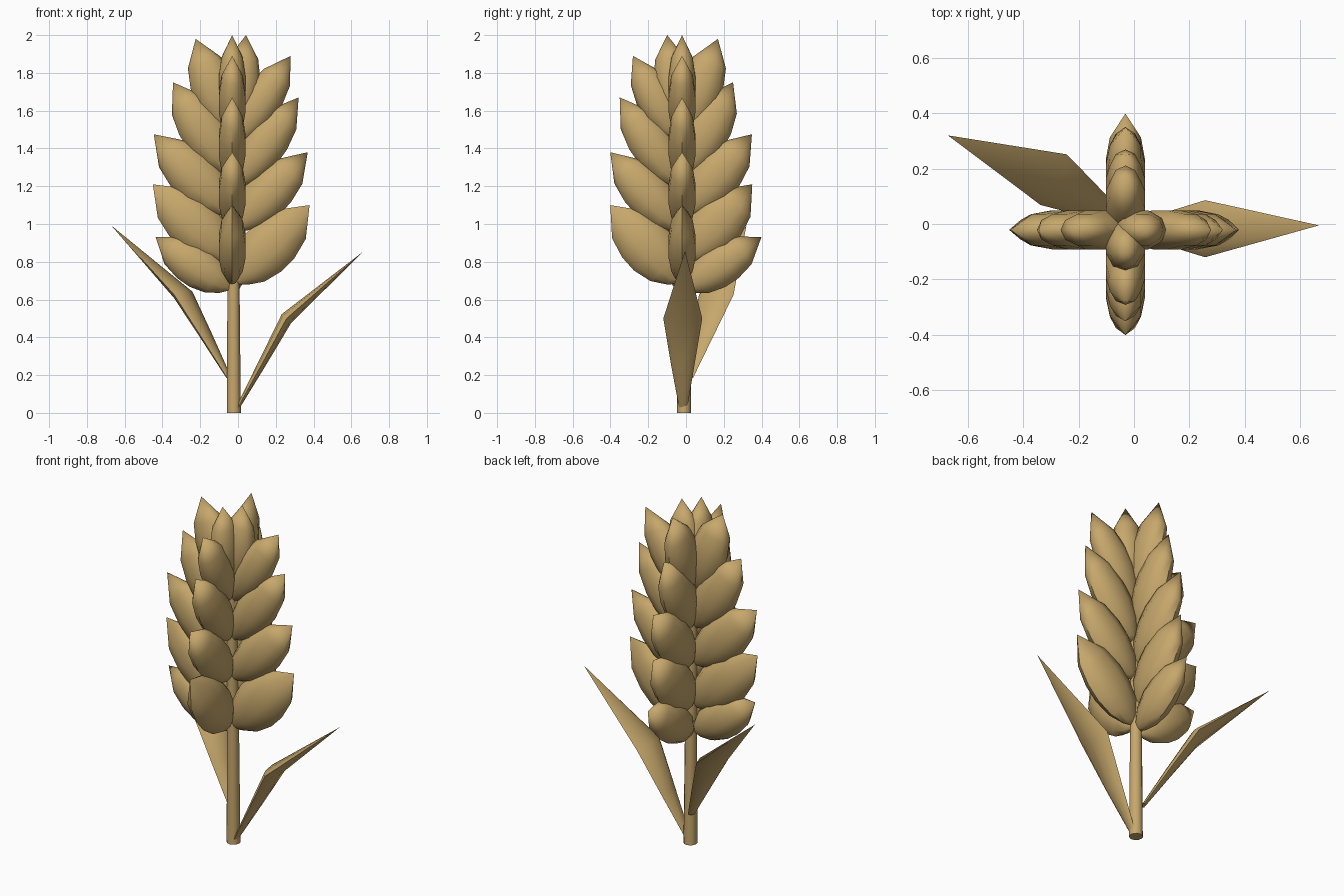
import bpy, bmesh, math
from mathutils import Vector

if "Cube" in bpy.data.objects:
    bpy.data.objects.remove(bpy.data.objects["Cube"])

straw = bpy.data.materials.new("straw tan")
straw.diffuse_color = (0.57, 0.39, 0.15, 1)
straw.use_nodes = True
straw.node_tree.nodes["Principled BSDF"].inputs["Base Color"].default_value = straw.diffuse_color


def pod(name, path, widths, depths, side, n=10, angle=50):
    """Closed tapering body: oval rings along a path, wide along 'side'."""
    bm = bmesh.new()
    side = Vector(side).normalized()
    path = [Vector(p) for p in path]
    rings = []
    for i, p in enumerate(path):
        d = (path[min(i + 1, len(path) - 1)] - path[max(i - 1, 0)]).normalized()
        nrm = d.cross(side).normalized()
        rings.append([bm.verts.new(p + side * widths[i] * math.cos(a) + nrm * depths[i] * math.sin(a))
                      for a in (2 * math.pi * k / n for k in range(n))])
    for a, b in zip(rings, rings[1:]):
        for k in range(n):
            bm.faces.new((a[k], a[(k + 1) % n], b[(k + 1) % n], b[k]))
    bm.faces.new(rings[0][::-1])
    bm.faces.new(rings[-1])
    bmesh.ops.remove_doubles(bm, verts=bm.verts, dist=0.0005)
    bmesh.ops.recalc_face_normals(bm, faces=bm.faces)
    me = bpy.data.meshes.new(name)
    bm.to_mesh(me)
    bm.free()
    ob = bpy.data.objects.new(name, me)
    bpy.context.collection.objects.link(ob)
    me.materials.append(straw)
    bpy.context.view_layer.objects.active = ob
    for o in bpy.context.selected_objects:
        o.select_set(False)
    ob.select_set(True)
    bpy.ops.object.shade_smooth_by_angle(angle=math.radians(angle))
    return ob


# Stem
pod("stem", [(-0.022, -0.01, 0), (-0.024, -0.012, 0.7), (-0.03, -0.02, 1.75)],
    [0.037, 0.032, 0.025], [0.037, 0.032, 0.025], (1, 0, 0), 12)

# Grain kernels: four columns, (base z, tip x-reach, tip y-reach, tip z, half width)
CX, CY = -0.031, -0.021
upper = [(0.69, 0.41, 0.38, 1.10, 0.138), (0.97, 0.40, 0.38, 1.38, 0.118),
         (1.20, 0.352, 0.33, 1.67, 0.112), (1.43, 0.31, 0.26, 1.89, 0.104),
         (1.52, 0.073, 0.078, 2.0, 0.095)]
lower = [(0.655, 0.405, 0.42, 0.93, 0.112), (0.81, 0.42, 0.372, 1.21, 0.135),
         (1.055, 0.415, 0.37, 1.475, 0.126), (1.27, 0.313, 0.27, 1.75, 0.120),
         (1.48, 0.193, 0.19, 1.98, 0.115)]
STATIONS = [(0, 0.08), (0.07, 0.42), (0.2, 0.8), (0.38, 1.0), (0.55, 1.0), (0.75, 0.8), (1, 0.0)]
columns = [("right", (1, 0), upper), ("front", (0, -1), upper),
           ("left", (-1, 0), lower), ("back", (0, 1), lower)]
for label, (ox, oy), rows in columns:
    out = Vector((ox, oy, 0))
    for i, (zb, rx, ry, zt, w) in enumerate(rows):
        base = Vector((CX, CY, zb)) + out * (0.03 if zt == 2.0 else 0.012)
        tip = Vector((CX, CY, zt)) + out * (rx if ox else ry)
        d = (tip - base).normalized()
        across = d.cross(Vector((-oy, ox, 0)))
        pod(f"{label}_kernel_{i + 1}", [base.lerp(tip, t) for t, _ in STATIONS],
            [w * s for _, s in STATIONS], [0.074 * s for _, s in STATIONS], across)

# Two leaves low on the stem
pod("right_leaf", [(0, -0.015, 0.03), (0.13, -0.017, 0.265), (0.257, -0.017, 0.5), (0.668, -0.005, 0.858)],
    [0.022, 0.064, 0.103, 0], [0.01, 0.022, 0.034, 0], (0, 1, 0), 8)
pod("left_leaf", [(-0.05, 0.02, 0.19), (-0.17, 0.09, 0.41), (-0.29, 0.16, 0.625), (-0.672, 0.32, 0.993)],
    [0.022, 0.064, 0.103, 0], [0.01, 0.022, 0.034, 0], (0.46, 0.89, 0), 8)
